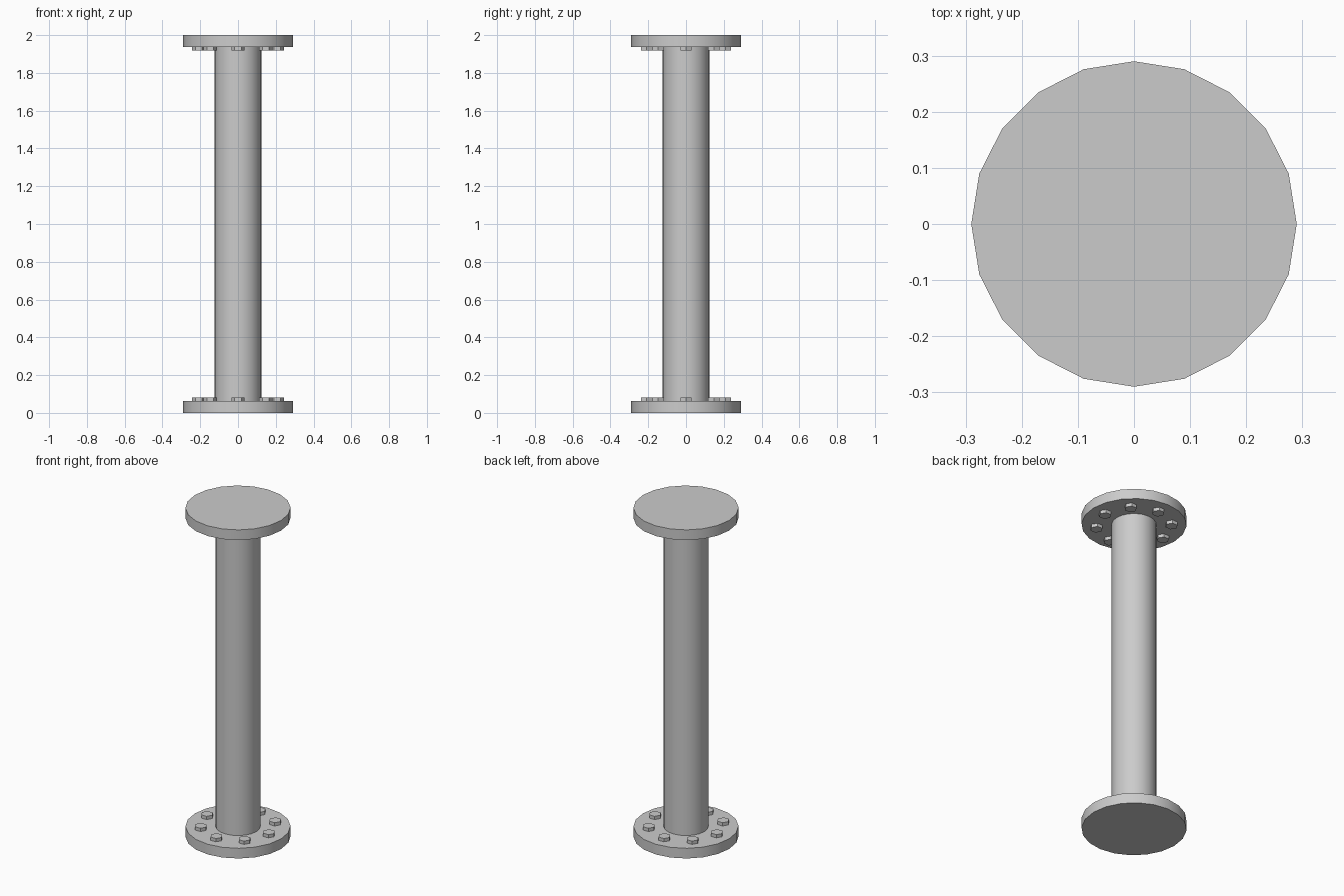
import bpy
from math import cos, sin, pi, radians

if "Cube" in bpy.data.objects:
    bpy.data.objects.remove(bpy.data.objects["Cube"])

H = 2.0            # overall height
FLANGE_T = 0.062   # flange thickness
BOLT_T = 0.02      # bolt head height
BOLT_RING = 0.208  # bolt circle radius


def prism(name, sides, radius, z0, z1, x=0.0, y=0.0, rot=0.0, smooth=True):
    """Capped upright prism with a vertex on the +x axis."""
    bpy.ops.mesh.primitive_cylinder_add(
        vertices=sides, radius=radius, depth=z1 - z0,
        location=(x, y, (z0 + z1) / 2), rotation=(0, 0, rot))
    ob = bpy.context.object
    ob.name = name
    if smooth:
        bpy.ops.object.shade_smooth_by_angle(angle=radians(30))
    return ob


# pipe
prism("pipe", 20, 0.124, FLANGE_T, H - FLANGE_T)

# end flanges
prism("bottom_flange", 20, 0.29, 0, FLANGE_T)
prism("top_flange", 20, 0.29, H - FLANGE_T, H)

# hex bolt heads on the inner face of each flange, points along x
for i in range(8):
    a = i * pi / 4
    x, y = BOLT_RING * cos(a), BOLT_RING * sin(a)
    prism(f"bottom_bolt_{i + 1}", 6, 0.035, FLANGE_T, FLANGE_T + BOLT_T,
          x, y, rot=pi / 6, smooth=False)
    prism(f"top_bolt_{i + 1}", 6, 0.035, H - FLANGE_T - BOLT_T, H - FLANGE_T,
          x, y, rot=pi / 6, smooth=False)
